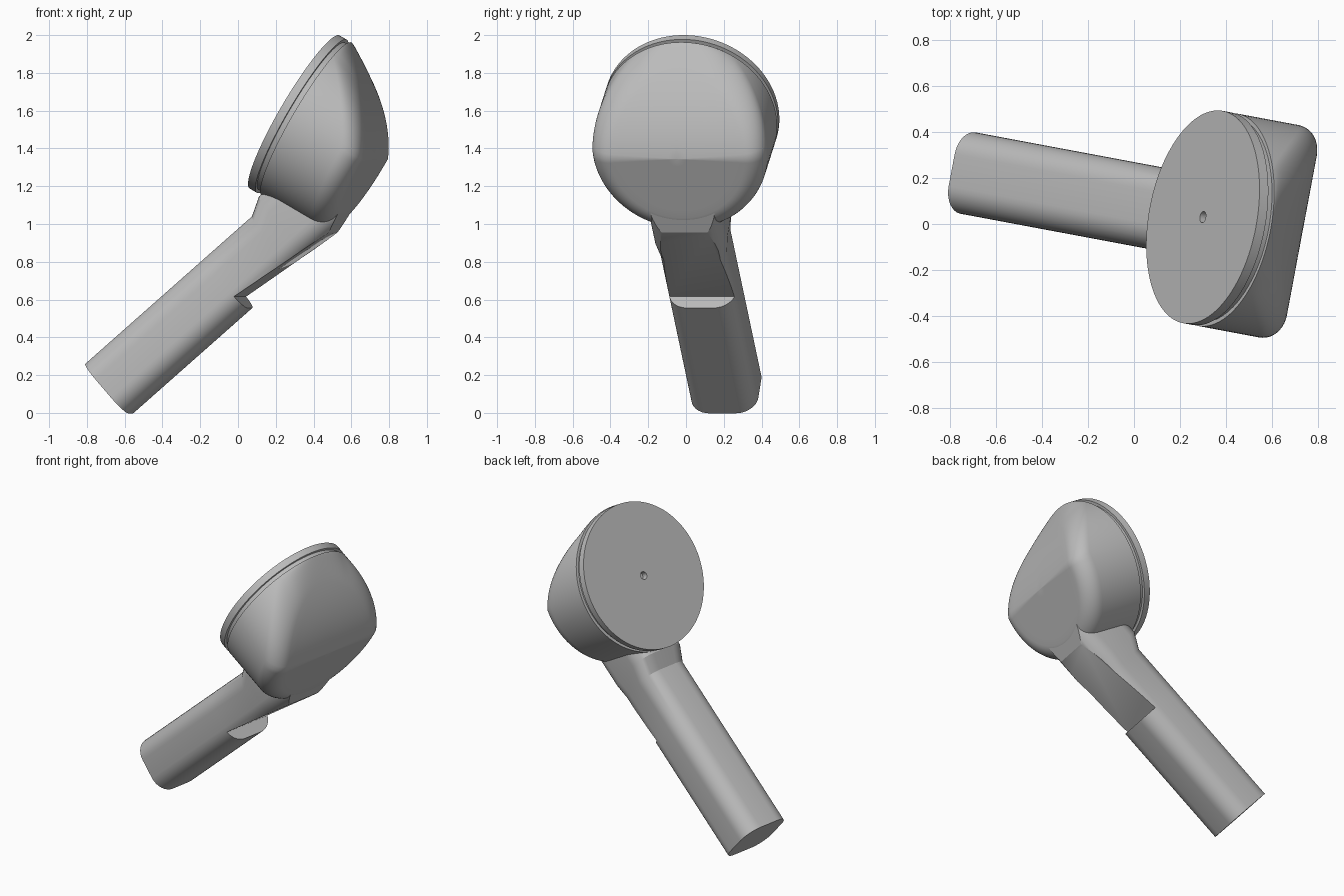
import bpy, bmesh, math
from mathutils import Matrix, Vector

cube = bpy.data.objects.get("Cube")
if cube:
    bpy.data.objects.remove(cube, do_unlink=True)

grey = bpy.data.materials.new("plain_grey")
grey.use_nodes = True
tone = (0.5, 0.5, 0.5, 1)
grey.diffuse_color = tone
grey.node_tree.nodes["Principled BSDF"].inputs["Base Color"].default_value = tone

YAW = Matrix.Rotation(math.radians(-10.6), 4, 'Z')


def frame(x, y, z, origin):
    m = Matrix((x, y, z)).transposed().to_4x4()
    m.translation = origin
    return m


def tilted(slope_deg, origin):
    """Frame whose x runs sideways and whose z runs along the slope."""
    a = math.radians(slope_deg)
    z = Vector((math.cos(a), 0, math.sin(a)))
    side = Vector((0, 1, 0))
    return frame(side, z.cross(side), z, origin)


HEAD = YAW @ tilted(-30, Vector((0.289, 0.085, 1.593)))
GRIP = YAW @ tilted(41, Vector((0, 0.085, 0)))


def loft(bm, rings):
    """Skin a row of equal rings and cap both ends."""
    loops = [[bm.verts.new(p) for p in ring] for ring in rings]
    n = len(loops[0])
    for a, b in zip(loops, loops[1:]):
        for i in range(n):
            j = (i + 1) % n
            bm.faces.new((a[i], a[j], b[j], b[i]))
    bm.faces.new(loops[0][::-1])
    bm.faces.new(loops[-1])


def finish(bm, name, matrix, angle=25):
    bmesh.ops.recalc_face_normals(bm, faces=bm.faces)
    mesh = bpy.data.meshes.new(name)
    bm.to_mesh(mesh)
    bm.free()
    mesh.materials.append(grey)
    ob = bpy.data.objects.new(name, mesh)
    ob.matrix_world = matrix
    bpy.context.collection.objects.link(ob)
    bpy.ops.object.select_all(action='DESELECT')
    ob.select_set(True)
    bpy.context.view_layer.objects.active = ob
    bpy.ops.object.shade_smooth_by_angle(angle=math.radians(angle))


R = 0.47
SEG = 96
ANGLES = [2 * math.pi * i / SEG for i in range(SEG)]

# Round lid with a small centre hole and a recessed neck behind it
bm = bmesh.new()
lid = [(0.025, 0.04), (0.025, 0), (R, 0), (R, 0.045), (0.452, 0.045), (0.452, 0.08)]
loft(bm, [[(r * math.cos(a), r * math.sin(a), d) for a in ANGLES] for r, d in lid])
finish(bm, "round_lid", HEAD)

# Head: round wall, flat lower face, curved upper face, rounded rim
START, FILLET = 0.075, 0.11


def depth(s):
    return 0.5 if s <= 0 else 0.5 - 0.42 * s - 1.02 * s * s


def rim_point(a, r, drop):
    wall = depth(R * math.sin(a))
    h = min(FILLET, max(0.002, wall - START))
    return (r * math.cos(a), r * math.sin(a), max(START, depth(r * math.sin(a)) - h * drop))


rings = [[(R * math.cos(a), R * math.sin(a), START) for a in ANGLES]]
for k in range(11):
    f = math.pi / 2 * k / 10
    r = R - FILLET * (1 - math.cos(f))
    rings.append([rim_point(a, r, 1 - math.sin(f)) for a in ANGLES])
for k in range(1, 9):
    r = (R - FILLET) * (1 - k / 8) + 0.002
    rings.append([rim_point(a, r, 0) for a in ANGLES])
bm = bmesh.new()
loft(bm, rings)
finish(bm, "head_body", HEAD)


# Handle: rounded square section
def section(t, half, low, high, rad=0.11):
    pts = []
    for q, (sx, sy) in enumerate(((1, 1), (-1, 1), (-1, -1), (1, -1))):
        cx = sx * (half - rad)
        cy = high - rad if sy > 0 else low + rad
        for k in range(9):
            a = math.pi / 2 * (q + k / 8)
            pts.append((cx + rad * math.cos(a), cy + rad * math.sin(a), t))
    return pts


def slice_off(bm, co, normal):
    """Remove everything on the normal side of a plane and close the cut."""
    geom = bm.verts[:] + bm.edges[:] + bm.faces[:]
    bmesh.ops.bisect_plane(bm, geom=geom, plane_co=co, plane_no=normal, clear_outer=True)
    bmesh.ops.holes_fill(bm, edges=[e for e in bm.edges if e.is_boundary], sides=0)


LOW, HIGH, STEP = 0.388, 0.737, 0.4

bm = bmesh.new()
loft(bm, [section(t, 0.18, LOW, HIGH) for t in (-0.45, STEP)])
finish(bm, "handle_grip", GRIP)

# Upper handle: flares into the head, cut back underneath by a sloping notch
bm = bmesh.new()
loft(bm, [section(STEP, 0.18, LOW, HIGH), section(0.74, 0.18, LOW, HIGH),
          section(0.84, 0.195, LOW, 0.79), section(1.25, 0.195, LOW, 0.79)])
slice_off(bm, Vector((0, 0.468, STEP)), Vector((0, -0.57, -0.07)).normalized())
to_grip = GRIP.inverted() @ HEAD
slice_off(bm, to_grip @ Vector((0, 0, 0.499)), to_grip.to_3x3() @ Vector((0, 0, 1)))
finish(bm, "handle_neck", GRIP)
